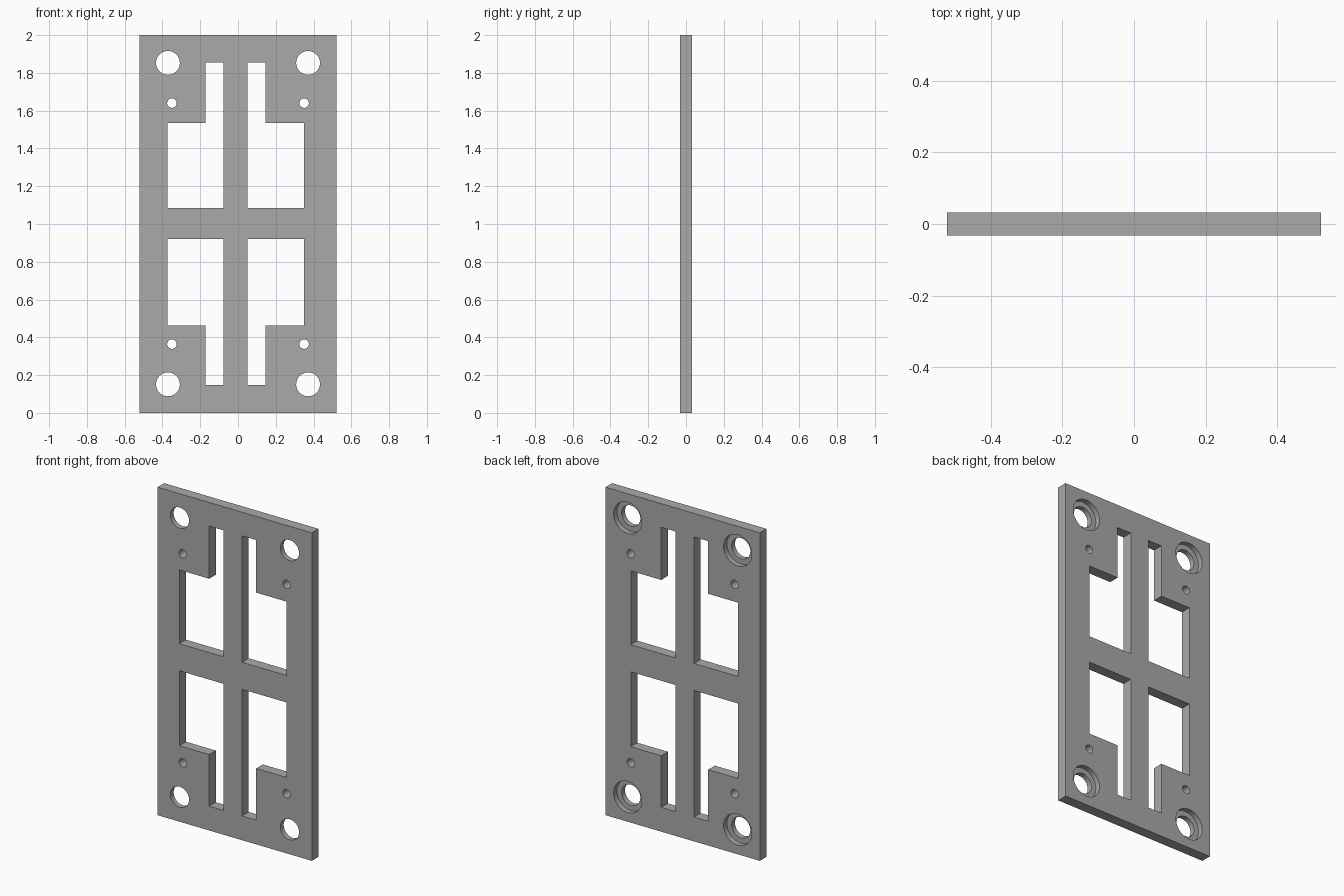
import bpy, bmesh
from mathutils import Matrix
from math import pi, radians

cube = bpy.data.objects.get("Cube")
if cube:
    bpy.data.objects.remove(cube, do_unlink=True)

HALF_W, HALF_T, HEIGHT = 0.521, 0.032, 2.0
BORE_DEPTH = 0.032

gray = bpy.data.materials.new("plain gray")
gray.use_nodes = True
color = (0.4, 0.4, 0.4, 1)
gray.diffuse_color = color
gray.node_tree.nodes["Principled BSDF"].inputs["Base Color"].default_value = color


def extrude_profile(name, points, y0, y1):
    """Solid made by pushing an x-z outline from y0 to y1."""
    bm = bmesh.new()
    face = bm.faces.new([bm.verts.new((x, y0, z)) for x, z in points])
    ext = bmesh.ops.extrude_face_region(bm, geom=[face])
    moved = [v for v in ext["geom"] if isinstance(v, bmesh.types.BMVert)]
    bmesh.ops.translate(bm, verts=moved, vec=(0, y1 - y0, 0))
    return finish(name, bm)


def cylinder(name, x, z, radius, y0, y1):
    """Round solid along y."""
    bm = bmesh.new()
    place = Matrix.Translation((x, (y0 + y1) / 2, z)) @ Matrix.Rotation(pi / 2, 4, "X")
    bmesh.ops.create_cone(bm, cap_ends=True, segments=48, radius1=radius,
                          radius2=radius, depth=y1 - y0, matrix=place)
    return finish(name, bm)


def finish(name, bm):
    bmesh.ops.recalc_face_normals(bm, faces=bm.faces)
    mesh = bpy.data.meshes.new(name)
    bm.to_mesh(mesh)
    bm.free()
    mesh.materials.append(gray)
    obj = bpy.data.objects.new(name, mesh)
    bpy.context.collection.objects.link(obj)
    return obj


def cut(target, cutter):
    """Subtract the cutter, then discard it."""
    cutter.hide_render = True
    mod = target.modifiers.new("cut", "BOOLEAN")
    mod.operation, mod.solver, mod.object = "DIFFERENCE", "EXACT", cutter
    bpy.context.view_layer.objects.active = target
    bpy.ops.object.modifier_apply(modifier=mod.name)
    bpy.data.objects.remove(cutter, do_unlink=True)


# Flat plate
plate = extrude_profile("mounting_plate",
                        [(-HALF_W, 0), (HALF_W, 0), (HALF_W, HEIGHT), (-HALF_W, HEIGHT)],
                        -HALF_T, HALF_T)

# Four L-shaped windows: inner edge, slot edge, outer edge on each side
for inner, slot, outer in [(-0.077, -0.172, -0.373), (0.05, 0.145, 0.35)]:
    for mid, step, end in [(1.085, 1.535, 1.856), (0.92, 0.463, 0.148)]:
        outline = [(inner, mid), (outer, mid), (outer, step),
                   (slot, step), (slot, end), (inner, end)]
        cut(plate, extrude_profile("window_cutter", outline, -0.1, 0.1))

# Corner bolt holes, counterbored on the back, and small pin holes
for side in (-1, 1):
    for up in (-1, 1):
        x, z = 0.371 * side, 1.002 + 0.851 * up
        cut(plate, cylinder("bolt_hole_cutter", x, z, 0.063, -0.1, 0.1))
        cut(plate, cylinder("counterbore_cutter", x, z, 0.095, HALF_T - BORE_DEPTH, 0.1))
        cut(plate, cylinder("pin_hole_cutter", 0.35 * side, 1.002 + 0.638 * up,
                            0.025, -0.1, 0.1))

# Smooth hole walls, sharp edges elsewhere
bpy.ops.object.select_all(action="DESELECT")
plate.select_set(True)
bpy.context.view_layer.objects.active = plate
bpy.ops.object.shade_smooth_by_angle(angle=radians(30))
